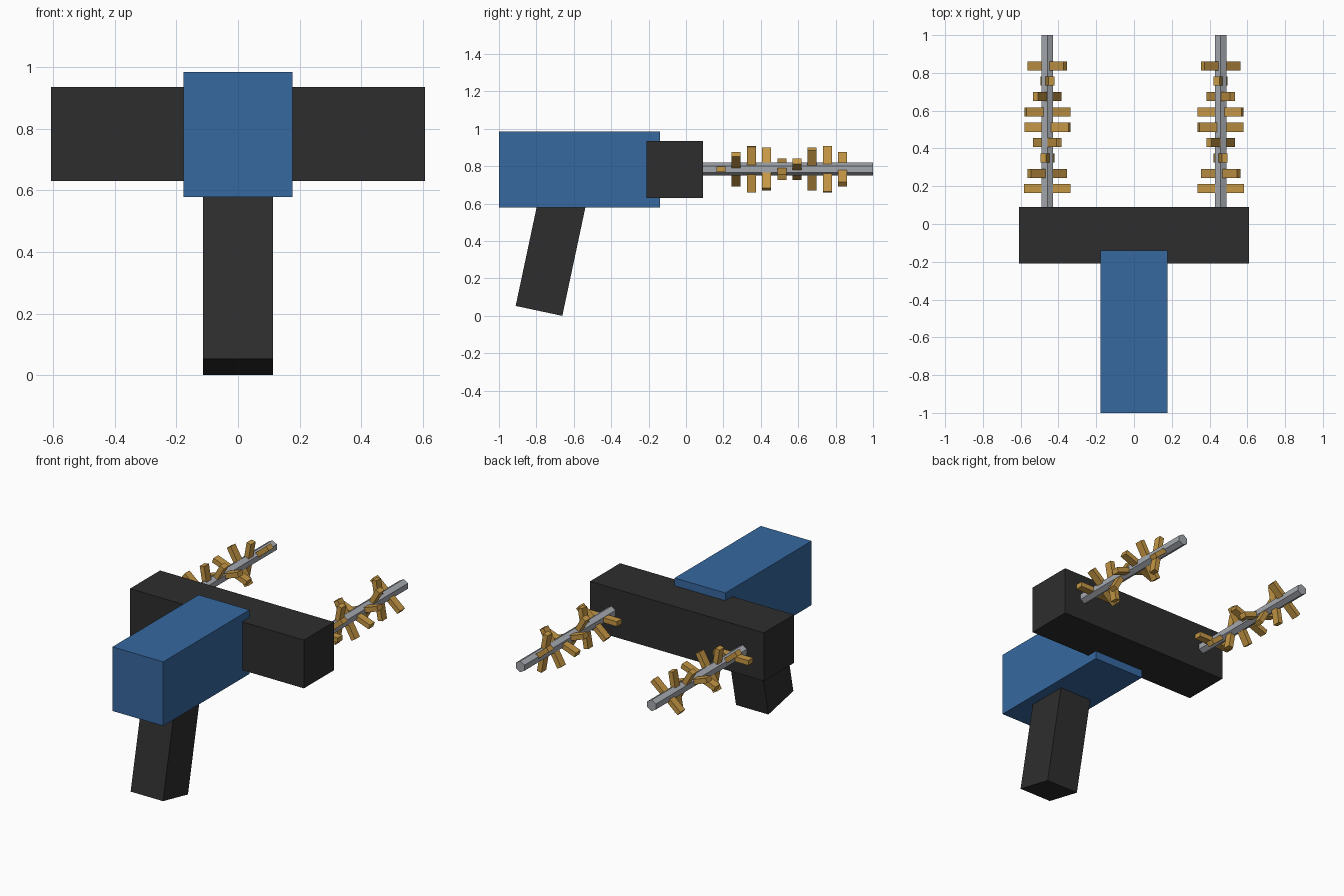
import bpy, math
from mathutils import Matrix, Vector

if "Cube" in bpy.data.objects:
    bpy.data.objects.remove(bpy.data.objects["Cube"])


def material(name, rgb):
    m = bpy.data.materials.new(name)
    m.diffuse_color = (*rgb, 1)
    m.use_nodes = True
    m.node_tree.nodes["Principled BSDF"].inputs["Base Color"].default_value = m.diffuse_color
    return m


BLUE = material("blue", (0.037, 0.138, 0.352))
BLACK = material("charcoal", (0.027, 0.027, 0.027))
STEEL = material("steel grey", (0.37, 0.39, 0.42))
BRASS = material("brass", (0.56, 0.31, 0.06))


def finish(name, mat):
    ob = bpy.context.object
    ob.name = name
    ob.data.name = name
    ob.data.materials.append(mat)
    return ob


def box(name, centre, size, mat, rot=(0, 0, 0)):
    # cube scaled in its own axes, then turned and placed
    bpy.ops.mesh.primitive_cube_add(size=1)
    ob = finish(name, mat)
    ob.data.transform(Matrix.Diagonal((*size, 1)))
    ob.rotation_euler = rot
    ob.location = centre
    return ob


# main body and cross bar
box("body", (0, -0.57, 0.782), (0.355, 0.86, 0.405), BLUE)
box("cross_bar", (0, -0.06, 0.783), (1.216, 0.30, 0.305), BLACK)

# raked handle, its top end buried in the body
tilt = math.radians(12)
axis = Vector((0, math.sin(tilt), math.cos(tilt)))
length = 0.66
bottom = Vector((0, -0.786, 0.0265))
box("handle", bottom + axis * length / 2, (0.226, 0.255, length), BLACK, (-tilt, 0, 0))

# two hexagonal rods, each with a spiral of crossed teeth (mirrored left to right)
ROD_X, ROD_Z = 0.459, 0.784
for side, label in ((1, "right"), (-1, "left")):
    bpy.ops.mesh.primitive_cylinder_add(vertices=6, radius=0.035, depth=0.95)
    rod = finish(label + "_rod", STEEL)
    rod.data.transform(Matrix.Rotation(math.radians(-90), 4, 'X'))
    rod.location = (side * ROD_X, 0.525, ROD_Z)
    for i in range(9):
        angle = -side * math.radians(40 * i)
        box(f"{label}_teeth_{i + 1}", (side * ROD_X, 0.187 + 0.0813 * i, ROD_Z),
            (0.248, 0.048, 0.031), BRASS, (0, angle, 0))
